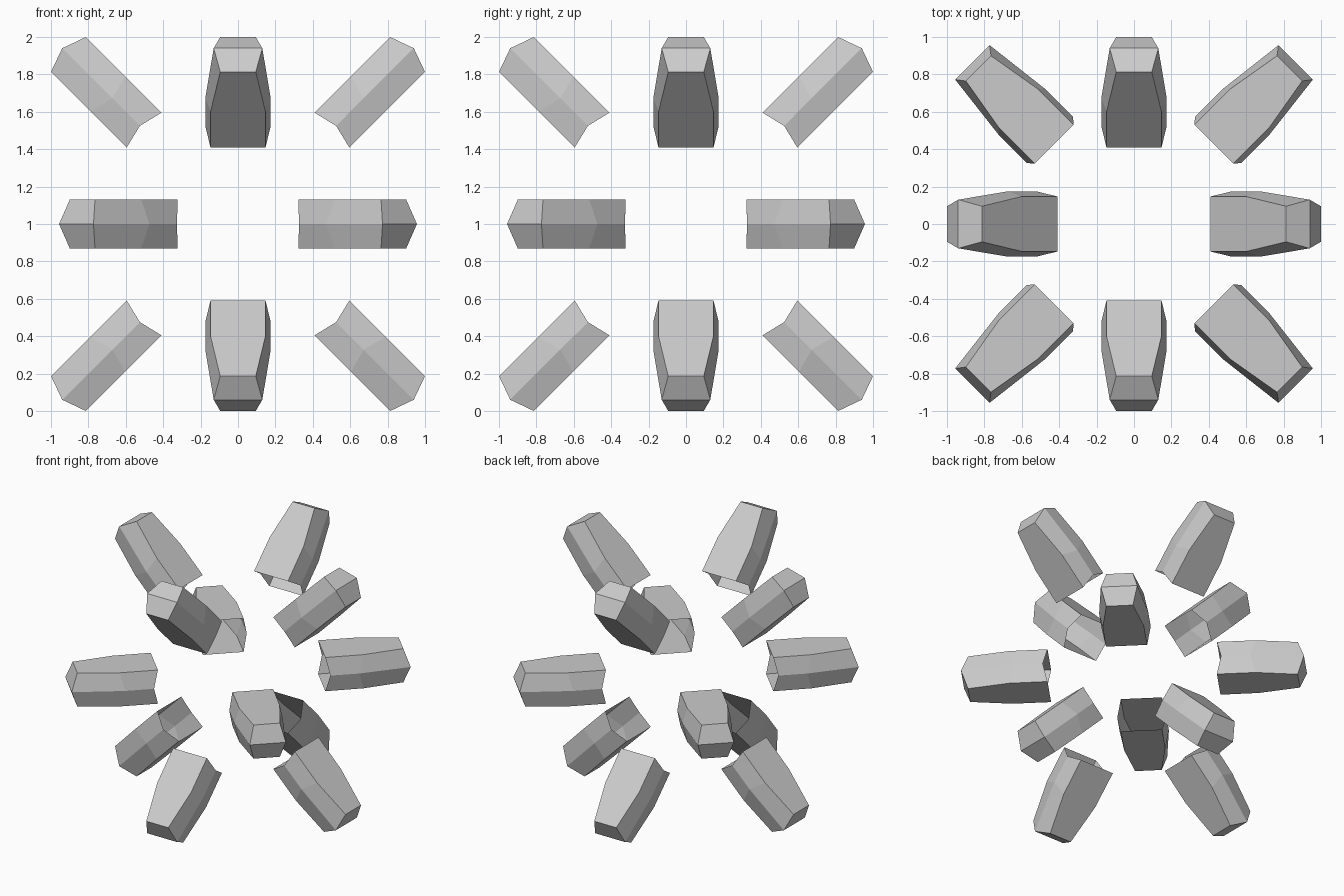
import bpy
import bmesh
from math import cos, sin, radians
from mathutils import Matrix, Vector

cube = bpy.data.objects.get("Cube")
if cube:
    bpy.data.objects.remove(cube, do_unlink=True)

grey = bpy.data.materials.new("stone_grey")
grey.use_nodes = True
color = (0.6, 0.6, 0.6, 1)
grey.diffuse_color = color
grey.node_tree.nodes["Principled BSDF"].inputs["Base Color"].default_value = color

# Half thickness, then sections along the block:
# (face distance, ridge distance, face half width, ridge half width)
T = 0.132
SECTIONS = [
    (0.71, 0.742, 0.147, 0.175),
    (0.985, 0.95, 0.146, 0.175),
    (1.282, 1.329, 0.095, 0.13),
]


def block_mesh():
    """Hollow six-sided tapering block along +x, open at the inner end."""
    bm = bmesh.new()
    rings = []
    for face_d, ridge_d, face_w, ridge_w in SECTIONS:
        points = [(face_d, face_w, T), (face_d, -face_w, T), (ridge_d, -ridge_w, 0),
                  (face_d, -face_w, -T), (face_d, face_w, -T), (ridge_d, ridge_w, 0)]
        rings.append([bm.verts.new(p) for p in points])
    for a, b in zip(rings, rings[1:]):
        for i in range(6):
            j = (i + 1) % 6
            bm.faces.new((a[i], a[j], b[j], b[i]))
    # Pointed outer end, made of two sloping faces
    end = rings[-1]
    bm.faces.new((end[0], end[1], end[2], end[5]))
    bm.faces.new((end[5], end[2], end[3], end[4]))
    bmesh.ops.recalc_face_normals(bm, faces=bm.faces)
    mesh = bpy.data.meshes.new("block")
    bm.to_mesh(mesh)
    bm.free()
    mesh.materials.append(grey)
    return mesh


MESH = block_mesh()


def add_block(name, turn, tilt, shift=0.0):
    """Place a block pointing outward from the middle of the model."""
    ob = bpy.data.objects.new(name, MESH)
    bpy.context.collection.objects.link(ob)
    ob.matrix_world = (Matrix.Translation((0, 0, 1))
                       @ Matrix.Rotation(radians(turn), 4, "Z")
                       @ Matrix.Rotation(radians(-tilt), 4, "Y")
                       @ Matrix.Translation((shift, 0, 0)))


# Upper and lower blocks on the axes, middle blocks on the diagonals
for side, turn in (("left", 0), ("back", 90), ("right", 180), ("front", 270)):
    add_block("upper_block_" + side, turn, 45)
    add_block("lower_block_" + side, turn, -45)
for corner, turn in (("back_left", 45), ("back_right", 135),
                     ("front_right", 225), ("front_left", 315)):
    add_block("middle_block_" + corner, turn, 0, -0.106)
